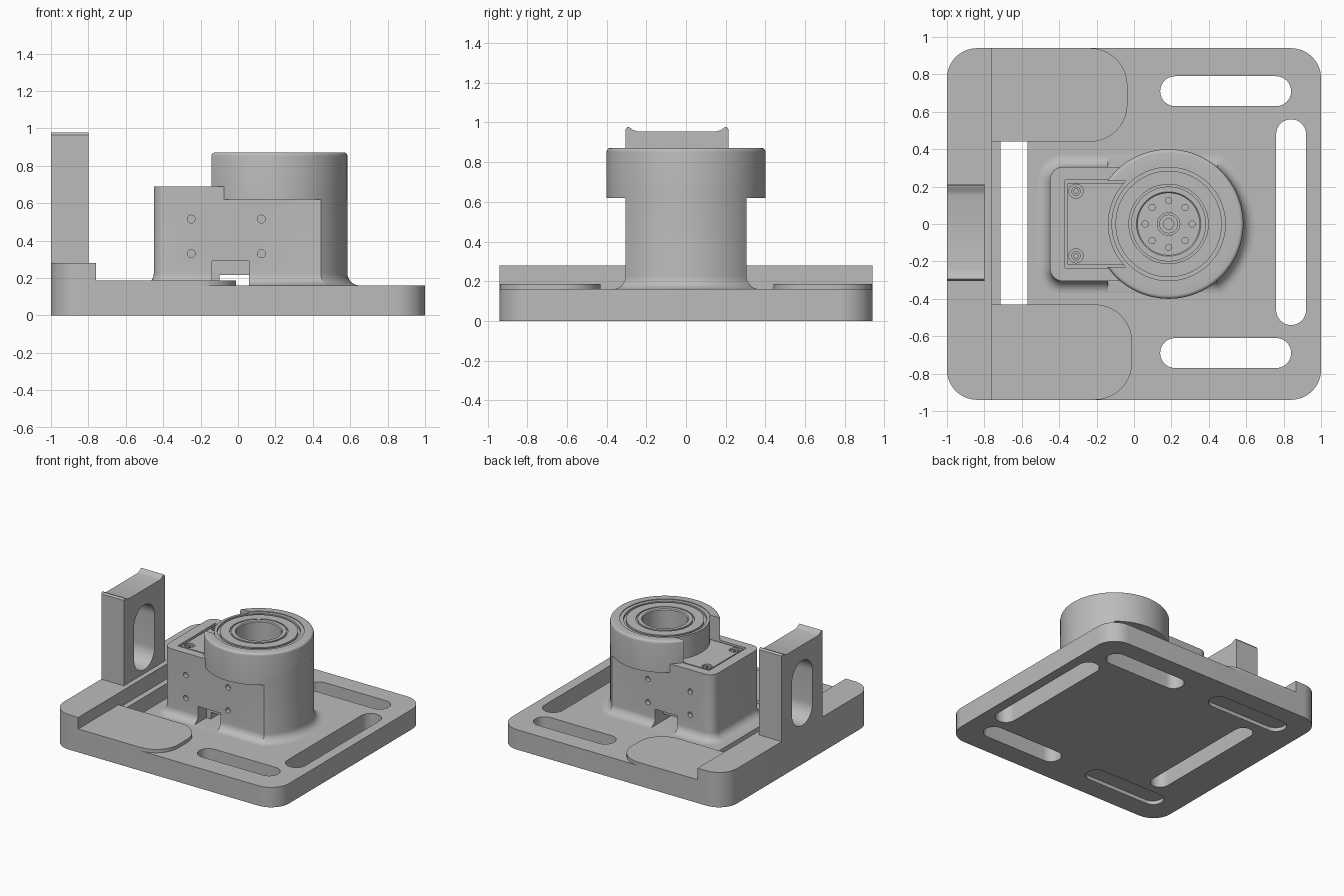
import bpy, bmesh, math
from mathutils import Vector

cube = bpy.data.objects.get("Cube")
if cube:
    bpy.data.objects.remove(cube, do_unlink=True)

metal = bpy.data.materials.new("plain_grey")
metal.use_nodes = True
GREY = (0.5, 0.5, 0.5, 1)
metal.diffuse_color = GREY
metal.node_tree.nodes["Principled BSDF"].inputs["Base Color"].default_value = GREY

CX = 0.185  # axis of the bearing


def finish(name, bm):
    bmesh.ops.recalc_face_normals(bm, faces=bm.faces)
    mesh = bpy.data.meshes.new(name)
    bm.to_mesh(mesh)
    bm.free()
    obj = bpy.data.objects.new(name, mesh)
    bpy.context.collection.objects.link(obj)
    mesh.materials.append(metal)
    return obj


def loft(name, rings):
    """Closed skin through rings of equal point count."""
    bm = bmesh.new()
    loops = [[bm.verts.new(p) for p in ring] for ring in rings]
    n = len(loops[0])
    for a, b in zip(loops, loops[1:]):
        for i in range(n):
            j = (i + 1) % n
            bm.faces.new((a[i], a[j], b[j], b[i]))
    bm.faces.new(loops[0])
    bm.faces.new(loops[-1])
    return finish(name, bm)


def prism(name, outline, lo, hi, axis="z"):
    place = {"z": lambda u, v, w: (u, v, w),
             "y": lambda u, v, w: (u, w, v),
             "x": lambda u, v, w: (w, u, v)}[axis]
    return loft(name, [[place(u, v, w) for u, v in outline] for w in (lo, hi)])


def rounded(x0, x1, y0, y1, left=0.0, right=0.0, steps=10):
    """Rectangle with its own radius for the left and right corners."""
    pts = []
    corners = ((x1, y1, -1, -1, right, 0), (x0, y1, 1, -1, left, 90),
               (x0, y0, 1, 1, left, 180), (x1, y0, -1, 1, right, 270))
    for x, y, sx, sy, r, start in corners:
        if r == 0:
            pts.append((x, y))
            continue
        for k in range(steps + 1):
            a = math.radians(start + 90 * k / steps)
            p = (x + sx * r + r * math.cos(a), y + sy * r + r * math.sin(a))
            if not pts or (Vector(p) - Vector(pts[-1])).length > 1e-5:
                pts.append(p)
    return pts


def slot(x0, x1, y0, y1):
    r = min(x1 - x0, y1 - y0) / 2 - 0.0001
    return rounded(x0, x1, y0, y1, r, r)


def circle(r, x=CX, y=0.0, n=64):
    return [(x + r * math.cos(math.tau * i / n), y + r * math.sin(math.tau * i / n))
            for i in range(n)]


def cut(obj, *cutters):
    for c in cutters:
        c.hide_render = True
        m = obj.modifiers.new("cut", "BOOLEAN")
        m.operation, m.solver, m.object = "DIFFERENCE", "EXACT", c
        with bpy.context.temp_override(object=obj, active_object=obj):
            bpy.ops.object.modifier_apply(modifier=m.name)
        bpy.data.objects.remove(c, do_unlink=True)


def lathe(name, profile, n=96):
    """Closed (radius, z) profile spun into a ring."""
    bm = bmesh.new()
    loops = []
    for i in range(n):
        a = math.tau * i / n
        loops.append([bm.verts.new((CX + r * math.cos(a), r * math.sin(a), z)) for r, z in profile])
    m = len(profile)
    for i in range(n):
        a, b = loops[i], loops[(i + 1) % n]
        for j in range(m):
            k = (j + 1) % m
            bm.faces.new((a[j], b[j], b[k], a[k]))
    return finish(name, bm)


# Base plate with adjustment slots; two are only shallow pockets underneath
base = prism("base_plate", rounded(-1, 1, -0.94, 0.94, 0.16, 0.16), 0, 0.16)
for outline, top in ((slot(0.14, 0.84, 0.63, 0.79), 1), (slot(0.14, 0.84, -0.77, -0.61), 1),
                     (slot(0.76, 0.92, -0.54, 0.56), 1), (slot(-0.715, -0.57, -0.54, 0.55), 1),
                     (slot(-0.84, -0.14, 0.63, 0.79), 0.03), (slot(-0.84, -0.14, -0.77, -0.61), 0.03)):
    cut(base, prism("slot_cutter", outline, -0.1, top))

# Sliding fork: raised strip and two flat arms
prism("fork_strip", rounded(-1, -0.76, -0.94, 0.94, 0.16, 0), 0.16, 0.28)
prism("fork_arm_back", rounded(-0.77, -0.035, 0.44, 0.94, 0, 0.2), 0.16, 0.187)
prism("fork_arm_front", rounded(-0.77, -0.01, -0.94, -0.43, 0, 0.2), 0.16, 0.187)

# Upright bracket with lipped top and an oblong hole
half = [(0.26, 0.2), (0.26, 0.965), (0.25, 0.978), (0.238, 0.975), (0.222, 0.962), (0.195, 0.955)]
side = [(y - 0.045, z) for y, z in half] + [(-y - 0.045, z) for y, z in reversed(half)]
bracket = prism("upright_bracket", side, -1, -0.8, "x")
cut(bracket, prism("hole_cutter", slot(-0.175, 0.085, 0.31, 0.83), -1.2, -0.7, "x"))


# Housing: block merged with a flat-sided cylinder, flared at the foot
def housing_outline(d):
    w, r = 0.305 + d, 0.4 + d
    end = math.asin(w / r)
    pts = [(CX + r * math.cos(a), r * math.sin(a))
           for a in (end * (k / 16 - 1) for k in range(33))]
    c = 0.07 + d
    for cy, start in ((w - c, 90), (c - w, 180)):
        for k in range(9):
            a = math.radians(start + 90 * k / 8)
            pts.append((-0.45 - d + c + c * math.cos(a), cy + c * math.sin(a)))
    return pts


levels = [(0, 0.15 - 0.16 + 0.0)]
F = 0.065
steps = [(F, 0.15)] + [(F * (1 - math.sin(t)), 0.16 + F * (1 - math.cos(t)))
                       for t in (math.pi / 2 * k / 8 for k in range(9))] + [(0, 0.69)]
housing = loft("housing", [[(x, y, z) for x, y in housing_outline(d)] for d, z in steps])
cut(housing,
    prism("bore_cutter", circle(0.25), 0.58, 1),
    prism("pocket_cutter", rounded(-0.37, 0.1, -0.235, 0.235), 0.665, 1),
    prism("tunnel_cutter", rounded(-0.1, 0.06, 0.161, 0.215), -1, 1, "y"))
for s in (-1, 1):
    cut(housing, prism("mouth_cutter", rounded(-0.14, 0.06, 0.161, 0.29), s * 0.2, s * 0.6, "y"))
    for x in (-0.25, 0.125):
        for z in (0.33, 0.515):
            cut(housing, prism("screw_cutter", circle(0.021, x, z, 20), s * 0.27, s * 0.5, "y"))

# Cover plate on the block, with two screws
cover = prism("cover_plate", rounded(-0.355, 0, -0.218, 0.218), 0.64, 0.684)
for y in (-0.17, 0.175):
    cut(cover, prism("screw_cutter", circle(0.038, -0.31, y, 24), 0.66, 1))
    screw = prism("cover_screw", circle(0.025, -0.31, y, 24), 0.65, 0.676)
    cut(screw, prism("socket_cutter", circle(0.013, -0.31, y, 6), 0.662, 1))

# Bearing collar: stepped rings around an open bore
T = 0.872
rim = [(0.4 - 0.02 * (1 - math.cos(a)), T - 0.02 * (1 - math.sin(a)))
       for a in (math.pi / 2 * k / 5 for k in range(6))]
collar = lathe("bearing_collar", [(0.165, 0.58), (0.24, 0.58), (0.24, 0.62), (0.4, 0.62)] + rim + [
    (0.33, T), (0.33, T - 0.006), (0.303, T - 0.006), (0.303, T - 0.025), (0.284, T - 0.025),
    (0.284, T - 0.006), (0.212, T - 0.006), (0.212, T - 0.018), (0.2, T - 0.018),
    (0.2, T - 0.004), (0.172, T - 0.004), (0.165, T - 0.011)])
edge = math.asin(0.23 / 0.325)
arc = [(CX - 0.325 * math.cos(a), 0.325 * math.sin(a))
       for a in (edge * (1 - k / 12) for k in range(25))]
cut(collar, prism("relief_cutter", [(-0.4, -0.23), (-0.4, 0.23)] + arc, 0.66, 1))

# Hub at the bottom of the bore with a ring of screws
hub = prism("hub", circle(0.168), 0.57, 0.64)
cut(hub, prism("groove_cutter", circle(0.06), 0.62, 1))
for i in range(8):
    a = math.tau * i / 8
    x, y = CX + 0.125 * math.cos(a), 0.125 * math.sin(a)
    cut(hub, prism("screw_cutter", circle(0.017, x, y, 16), 0.61, 1))
shaft = prism("shaft", circle(0.05), 0.6, 0.65)
cut(shaft, prism("centre_cutter", circle(0.028), 0.62, 1))

# Smooth curved walls while keeping edges crisp
bpy.ops.object.select_all(action="DESELECT")
for obj in bpy.context.collection.objects:
    if obj.type == "MESH":
        obj.select_set(True)
        bpy.context.view_layer.objects.active = obj
bpy.ops.object.shade_smooth_by_angle(angle=math.radians(30))
